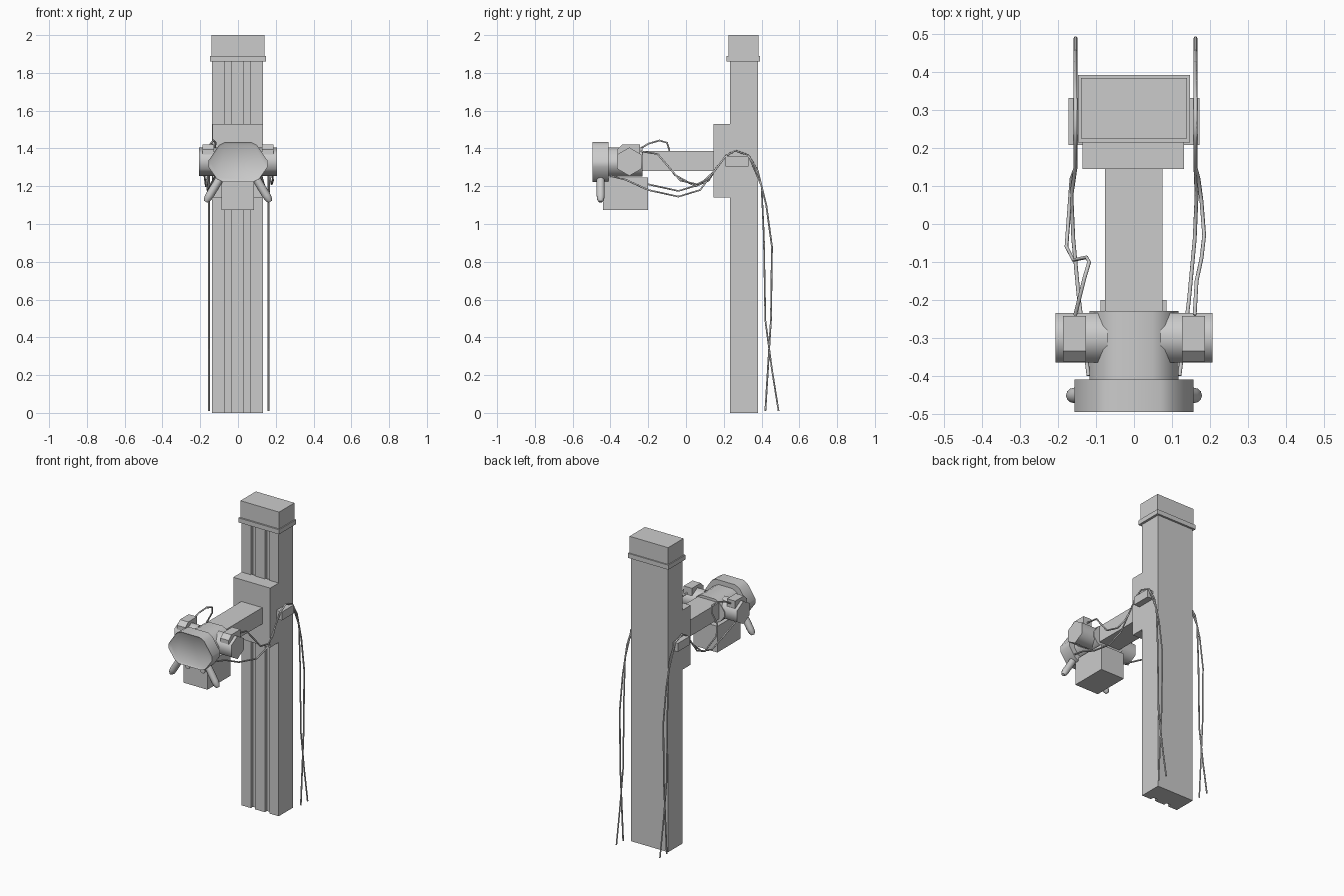
import bpy
import bmesh
import math
from mathutils import Vector

default = bpy.data.objects.get("Cube")
if default:
    bpy.data.objects.remove(default, do_unlink=True)

grey = bpy.data.materials.new("plain grey")
grey.use_nodes = True
GREY = (0.6, 0.6, 0.6, 1)
grey.diffuse_color = GREY
grey.node_tree.nodes["Principled BSDF"].inputs["Base Color"].default_value = GREY


def finish(name, bm, smooth=None):
    """Turn a bmesh into a named object, optionally smooth up to an angle."""
    bmesh.ops.recalc_face_normals(bm, faces=bm.faces)
    mesh = bpy.data.meshes.new(name)
    bm.to_mesh(mesh)
    bm.free()
    mesh.materials.append(grey)
    obj = bpy.data.objects.new(name, mesh)
    bpy.context.collection.objects.link(obj)
    if smooth:
        bpy.ops.object.select_all(action='DESELECT')
        obj.select_set(True)
        bpy.context.view_layer.objects.active = obj
        bpy.ops.object.shade_smooth_by_angle(angle=math.radians(smooth))
    return obj


def prism(name, points, move, smooth=None, rim=None):
    """Extrude a flat outline; rim = (width, depth) sinks the first face."""
    bm = bmesh.new()
    face = bm.faces.new([bm.verts.new(p) for p in points])
    ext = bmesh.ops.extrude_face_region(bm, geom=[face], use_keep_orig=True)
    bmesh.ops.translate(bm, vec=move, verts=[v for v in ext["geom"] if isinstance(v, bmesh.types.BMVert)])
    bmesh.ops.recalc_face_normals(bm, faces=bm.faces)
    if rim:
        bmesh.ops.inset_individual(bm, faces=[face], thickness=rim[0])
        bmesh.ops.translate(bm, vec=(0, rim[1], 0), verts=face.verts[:])
    return finish(name, bm, smooth)


def box(name, x, y, z):
    outline = [(x[0], y[0], z[0]), (x[1], y[0], z[0]), (x[1], y[1], z[0]), (x[0], y[1], z[0])]
    return prism(name, outline, (0, 0, z[1] - z[0]))


def turned(name, origin, direction, rings, sides, smooth=65):
    """Rings of (distance, radius) around an axis, capped at both ends."""
    quat = Vector(direction).to_track_quat('Z', 'Y')
    bm = bmesh.new()
    loops = []
    for dist, rad in rings:
        loop = []
        for i in range(sides):
            a = math.pi / 2 + math.tau * i / sides
            p = Vector((rad * math.cos(a), rad * math.sin(a), dist))
            loop.append(bm.verts.new(Vector(origin) + quat @ p))
        loops.append(loop)
    for a, b in zip(loops, loops[1:]):
        for i in range(sides):
            j = (i + 1) % sides
            bm.faces.new((a[i], a[j], b[j], b[i]))
    bm.faces.new(loops[0])
    bm.faces.new(loops[-1])
    return finish(name, bm, smooth)


def cut_corners(points, amount):
    """Replace every corner of an outline with a short chamfer."""
    out = []
    n = len(points)
    for i, p in enumerate(points):
        p = Vector(p)
        for q in (points[i - 1], points[(i + 1) % n]):
            out.append(p + (Vector(q) - p).normalized() * amount)
    return out


def cable(name, points, radius=0.005):
    curve = bpy.data.curves.new(name, 'CURVE')
    curve.dimensions = '3D'
    curve.bevel_depth = radius
    curve.bevel_resolution = 1
    curve.use_fill_caps = True
    spline = curve.splines.new('POLY')
    spline.points.add(len(points) - 1)
    for sp, p in zip(spline.points, points):
        sp.co = (*p, 1)
    curve.materials.append(grey)
    obj = bpy.data.objects.new(name, curve)
    bpy.context.collection.objects.link(obj)
    bpy.ops.object.select_all(action='DESELECT')
    obj.select_set(True)
    bpy.context.view_layer.objects.active = obj
    bpy.ops.object.convert(target='MESH')


# Column with two front slots
front, slot, back = 0.233, 0.255, 0.38
outline = [(-0.137, back), (-0.137, front)]
for a, b in ((-0.07, -0.038), (0.032, 0.064)):
    outline += [(a, front), (a, slot), (b, slot), (b, front)]
outline += [(0.132, front), (0.132, back)]
prism("column", [(x, y, 0) for x, y in outline], (0, 0, 1.87))

# Column cap
box("cap_lip", (-0.147, 0.147), (0.215, 0.393), (1.86, 1.89))
box("cap", (-0.14, 0.14), (0.226, 0.385), (1.89, 2.0))

# Carriage and arm
box("carriage", (-0.136, 0.132), (0.145, front + 0.01), (1.14, 1.53))
box("arm", (-0.077, 0.075), (-0.25, 0.15), (1.28, 1.387))

# Head: rounded hexagon with a sunk front panel, and a smaller body behind it
HEX = [(-0.09, 1.434), (0.09, 1.434), (0.168, 1.318), (0.1, 1.222), (-0.1, 1.222), (-0.168, 1.318)]
prism("head", cut_corners([(x, -0.495, z) for x, z in HEX], 0.02), (0, 0.085, 0), 40, (0.012, 0.008))
small = [(0.77 * x, -0.415, 1.326 + 0.72 * (z - 1.326)) for x, z in HEX]
prism("head_body", cut_corners(small, 0.02), (0, 0.185, 0), 40)

# Box under the head with two round lenses
box("lower_box", (-0.088, 0.086), (-0.44, -0.2), (1.075, 1.247))

for s, side in ((-1, "right"), (1, "left")):
    turned(side + "_lens", (s * 0.055, -0.435, 1.195), (0, -1, 0), [(0, 0.018), (0.012, 0.018)], 12)
    # Hexagonal side motor with a wedge-fronted connector on top
    turned(side + "_motor", (s * 0.07, -0.3, 1.33), (s, 0, 0), [(0, 0.075), (0.137, 0.075)], 6)
    wedge = [(-0.243, 1.37), (-0.243, 1.422), (-0.335, 1.422), (-0.363, 1.395), (-0.363, 1.35)]
    prism(side + "_connector", [(s * 0.127, y, z) for y, z in wedge], (s * 0.06, 0, 0))
    # Splayed pin below the head
    turned(side + "_pin", (s * 0.09, -0.452, 1.25), (s * 0.5, 0, -0.82),
           [(0, 0.022), (0.115, 0.022), (0.14, 0.019), (0.155, 0.01)], 10, 40)
    # Cable clip on the column
    box(side + "_clip", sorted((s * 0.125, s * 0.173)), (0.208, 0.332), (1.305, 1.36))

# Cables: hanging tails shared by both sides, as (y, z)
CLIP = [(0.15, 1.28), (0.21, 1.36), (0.26, 1.388), (0.33, 1.365)]
TAIL_A = CLIP + [(0.40, 1.2), (0.412, 0.94), (0.42, 0.49), (0.455, 0.23), (0.49, 0.01)]
TAIL_B = CLIP + [(0.38, 1.28), (0.425, 1.1), (0.455, 0.88), (0.45, 0.5), (0.42, 0.01)]
LOW = [(0.12, -0.4, 1.255), (0.13, -0.32, 1.235), (0.145, -0.2, 1.18), (0.16, -0.04, 1.145), (0.165, 0.075, 1.18)]
HIGH = [(0.16, -0.24, 1.385), (0.165, -0.15, 1.37), (0.178, -0.09, 1.3), (0.185, -0.03, 1.23),
        (0.178, 0.06, 1.21), (0.17, 0.12, 1.24)]
LOOP = [(0.155, -0.24, 1.4), (0.145, -0.2, 1.425), (0.13, -0.14, 1.442), (0.118, -0.1, 1.43),
        (0.125, -0.088, 1.39), (0.16, -0.095, 1.32), (0.178, -0.06, 1.26), (0.17, 0.05, 1.2), (0.165, 0.12, 1.23)]
for s, side, upper in ((-1, "right", LOOP), (1, "left", HIGH)):
    for label, start, tail in (("lower", LOW, TAIL_A), ("upper", upper, TAIL_B)):
        lift = 0.03 if s < 0 and label == "lower" else 0
        path = [(s * x, y, z + lift * (y > -0.25)) for x, y, z in start]
        path += [(s * 0.158 + 0.004, y, z) for y, z in tail]
        cable(side + "_" + label + "_cable", path)
